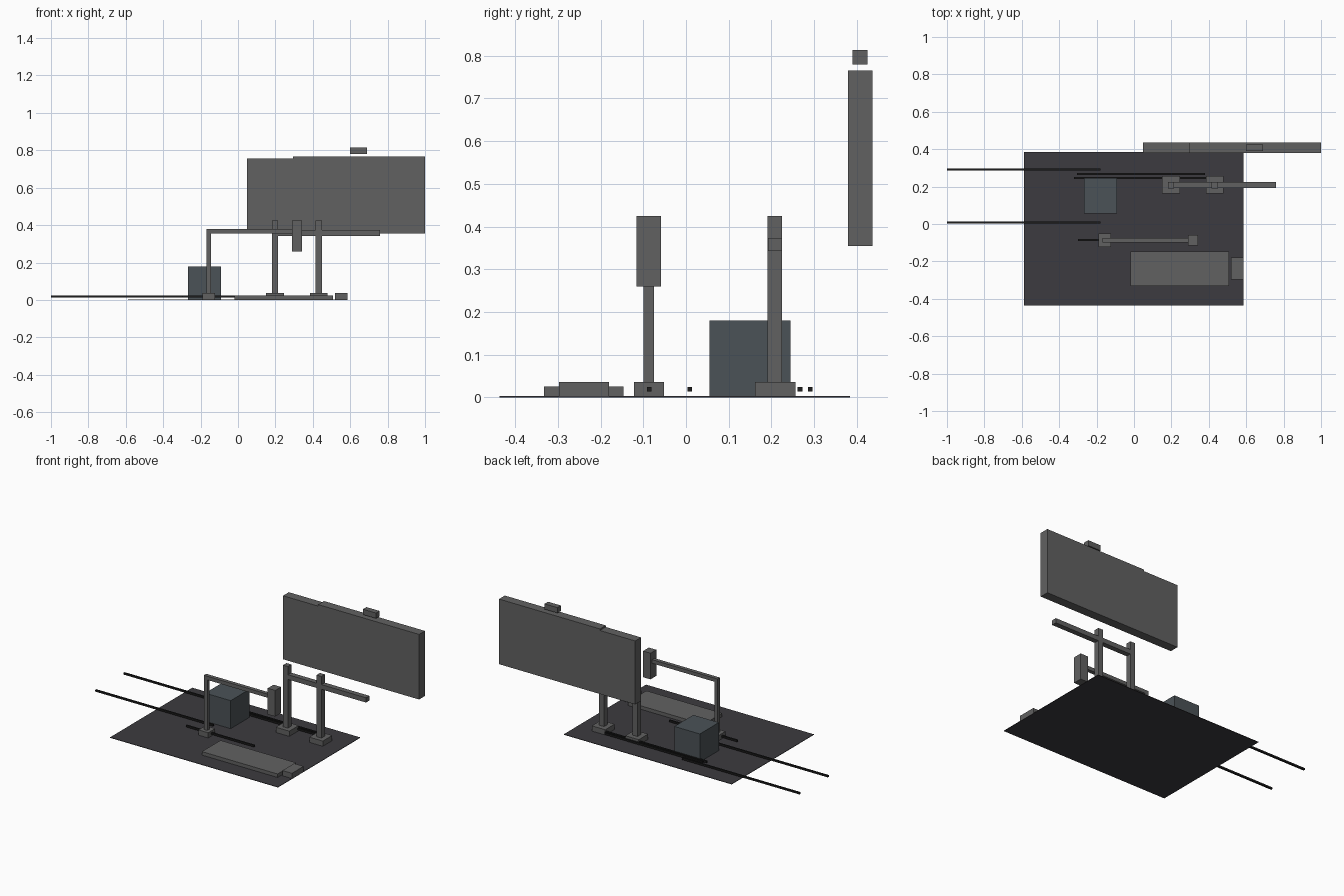
import bpy
import bmesh
from mathutils import Matrix, Vector

if "Cube" in bpy.data.objects:
    bpy.data.objects.remove(bpy.data.objects["Cube"])


def material(name, rgb):
    m = bpy.data.materials.new(name)
    m.diffuse_color = (*rgb, 1)
    m.use_nodes = True
    m.node_tree.nodes["Principled BSDF"].inputs["Base Color"].default_value = m.diffuse_color
    return m


GREY = material("grey_metal", (0.12, 0.12, 0.12))
DARK = material("dark_floor", (0.045, 0.043, 0.05))
BLACK = material("black_rubber", (0.012, 0.012, 0.012))
BLUE = material("blue_grey", (0.07, 0.085, 0.095))


def box(name, x, y, z, mat=GREY):
    """Box from (min, max) ranges on each axis."""
    lo, hi = Vector((x[0], y[0], z[0])), Vector((x[1], y[1], z[1]))
    bm = bmesh.new()
    bmesh.ops.create_cube(bm, size=1, matrix=Matrix.Diagonal((*(hi - lo), 1)))
    me = bpy.data.meshes.new(name)
    bm.to_mesh(me)
    bm.free()
    me.materials.append(mat)
    ob = bpy.data.objects.new(name, me)
    ob.location = (lo + hi) / 2
    bpy.context.collection.objects.link(ob)
    return ob


def around(c, half):
    return (c - half, c + half)


# Floor and cabinet
box("floor", (-0.588, 0.585), (-0.437, 0.384), (0, 0.003), DARK)
box("cabinet", (-0.268, -0.09), (0.055, 0.245), (0.003, 0.18), BLUE)

# Low platform with end block
box("platform", (-0.02, 0.509), (-0.332, -0.146), (0.003, 0.025))
box("platform_end_block", (0.518, 0.585), (-0.297, -0.18), (0.003, 0.036))

# Gantry: two posts on feet carrying a beam
for i, px in enumerate((0.198, 0.432)):
    box(f"gantry_foot_{i}", around(px, 0.047), around(0.209, 0.047), (0.003, 0.036))
    box(f"gantry_post_{i}", around(px, 0.017), around(0.208, 0.017), (0.036, 0.425))
box("gantry_beam", (0.182, 0.76), (0.192, 0.225), (0.343, 0.373))

# Single post with arm and hanging head
box("arm_foot", around(-0.157, 0.034), around(-0.087, 0.035), (0.003, 0.036))
box("arm_post", around(-0.157, 0.012), around(-0.087, 0.012), (0.036, 0.378))
box("arm_bar", (-0.169, 0.315), around(-0.087, 0.012), (0.355, 0.378))
box("arm_head", (0.289, 0.341), around(-0.087, 0.029), (0.26, 0.425))

# Overhead panel in two lengths, with a small block floating above
box("panel_short", (0.049, 0.295), (0.379, 0.437), (0.355, 0.756))
box("panel_long", (0.295, 1.0), (0.379, 0.437), (0.355, 0.766))
box("panel_top_block", (0.6, 0.691), (0.39, 0.425), (0.78, 0.814))

# Cables lying along x
for i, (x0, x1, cy) in enumerate((
        (-1.0, -0.178, 0.291), (-1.0, -0.178, 0.009), (-0.306, 0.38, 0.267),
        (-0.32, 0.388, 0.247), (-0.3, 0.175, -0.086))):
    box(f"cable_{i}", (x0, x1), around(cy, 0.0055), (0.0135, 0.0245), BLACK)
